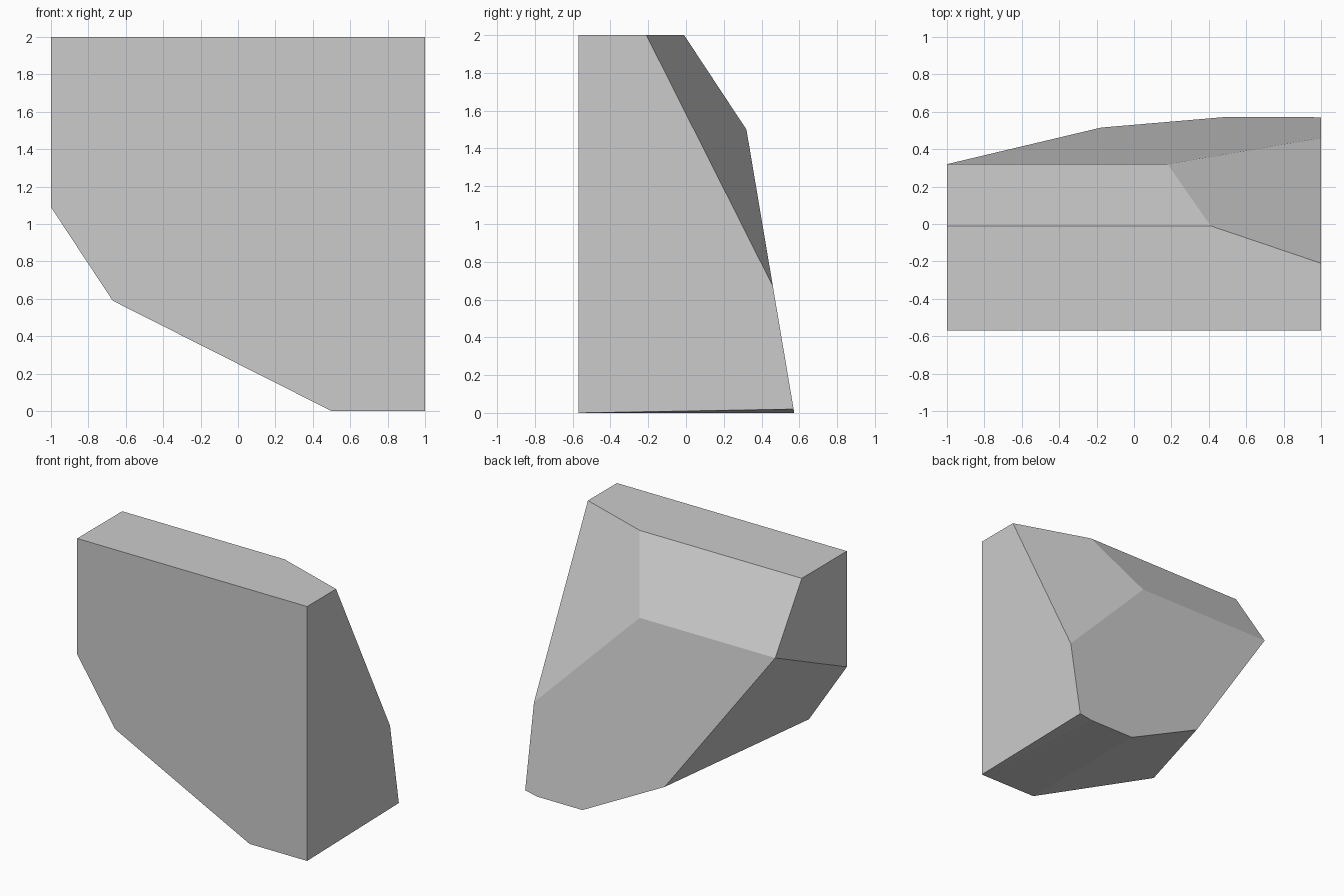
import bpy
import bmesh
from mathutils import Vector

cube = bpy.data.objects.get("Cube")
if cube:
    bpy.data.objects.remove(cube, do_unlink=True)

# Single stone colour
GREY = (0.6, 0.6, 0.6, 1.0)
stone = bpy.data.materials.new("stone_grey")
stone.use_nodes = True
stone.diffuse_color = GREY
stone.node_tree.nodes["Principled BSDF"].inputs["Base Color"].default_value = GREY

# Each facet is a plane through three points that trims the block
FACETS = {
    "lower_back": ((-1, 0.32, 1.5), (1, 0.32, 1.5), (1, 0.573, 0)),
    "upper_back": ((-1, -0.01, 2), (1, -0.01, 2), (1, 0.32, 1.5)),
    "back_corner": ((0.41, -0.01, 2), (1, -0.21, 2), (1, 0.46, 0.67)),
    "side_undercut": ((-1, -0.57, 1.09), (-0.67, -0.57, 0.59), (-1, 0.32, 1.5)),
    "long_undercut": ((-0.67, -0.57, 0.59), (0.5, -0.57, 0), (0.5, 0.573, 0)),
    "base_chip": ((1, -0.57, 0), (0.89, 0.573, 0), (1, 0.57, 0.02)),
}
INSIDE = Vector((0.2, -0.2, 1))


def slice_off(bm, points):
    """Cut away everything on the far side of the plane and cap the hole."""
    a, b, c = (Vector(p) for p in points)
    normal = (b - a).cross(c - a).normalized()
    if normal.dot(INSIDE - a) > 0:
        normal.negate()
    bmesh.ops.bisect_plane(bm, geom=bm.verts[:] + bm.edges[:] + bm.faces[:],
                           dist=1e-5, plane_co=a, plane_no=normal, clear_outer=True)
    rim = [e for e in bm.edges if e.is_boundary]
    if rim:
        bmesh.ops.holes_fill(bm, edges=rim, sides=0)


# Starting block, flat at the front
bm = bmesh.new()
bmesh.ops.create_cube(bm, size=2)
for v in bm.verts:
    v.co.y = -0.57 if v.co.y < 0 else 0.7
    v.co.z += 1

for points in FACETS.values():
    slice_off(bm, points)
bmesh.ops.recalc_face_normals(bm, faces=bm.faces[:])

mesh = bpy.data.meshes.new("rock_chunk")
bm.to_mesh(mesh)
bm.free()
mesh.materials.append(stone)
rock = bpy.data.objects.new("rock_chunk", mesh)
bpy.context.collection.objects.link(rock)
